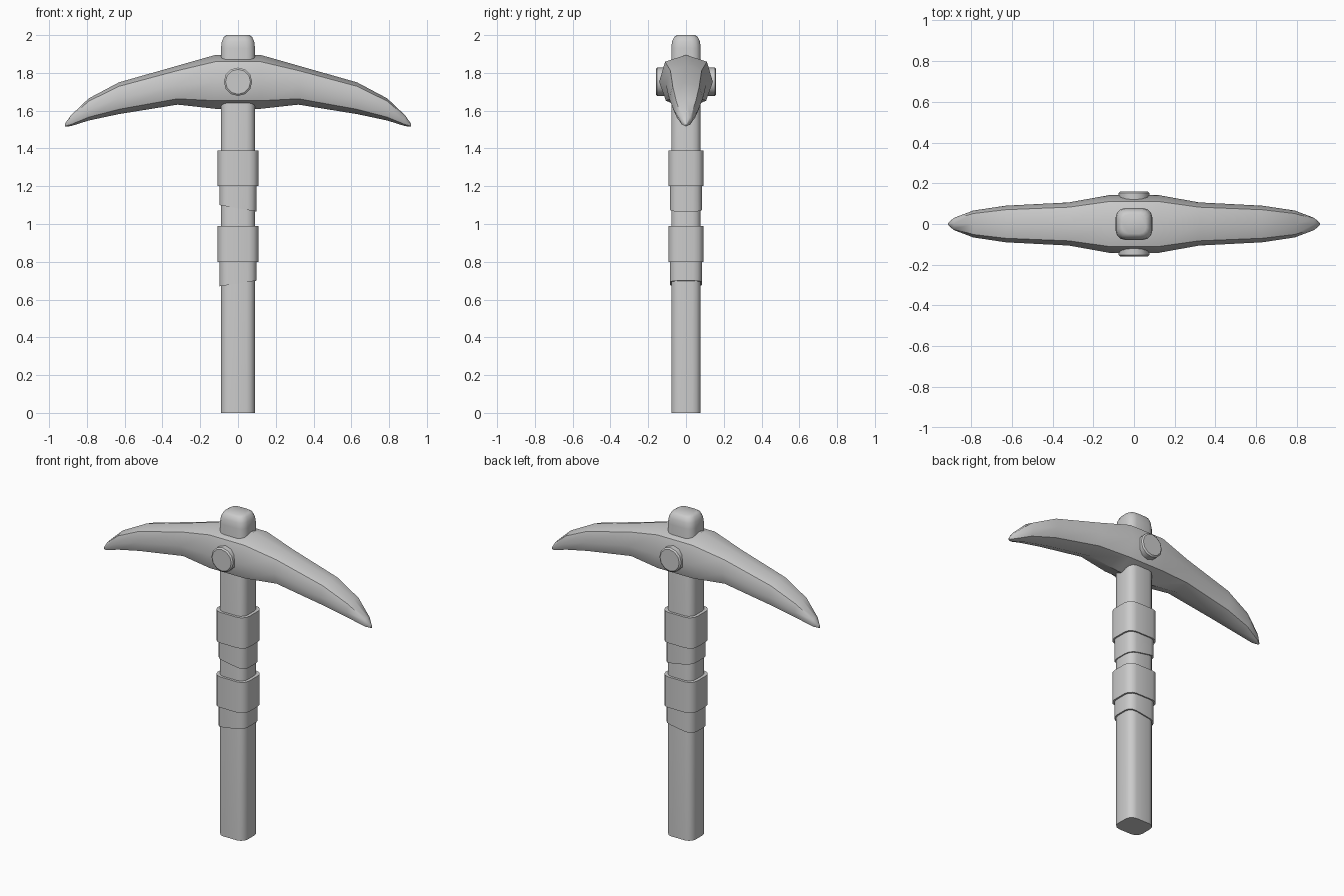
import bpy, bmesh, math

if "Cube" in bpy.data.objects:
    bpy.data.objects.remove(bpy.data.objects["Cube"])


def finish(name, bm, angle=35):
    bmesh.ops.recalc_face_normals(bm, faces=bm.faces)
    me = bpy.data.meshes.new(name)
    bm.to_mesh(me)
    bm.free()
    ob = bpy.data.objects.new(name, me)
    bpy.context.collection.objects.link(ob)
    bpy.ops.object.select_all(action='DESELECT')
    ob.select_set(True)
    bpy.context.view_layer.objects.active = ob
    bpy.ops.object.shade_smooth_by_angle(angle=math.radians(angle))
    return ob


def loft(name, rings, angle=35):
    """Skin a list of equal-length point rings and cap both ends."""
    bm = bmesh.new()
    loops = [[bm.verts.new(p) for p in r] for r in rings]
    n = len(loops[0])
    for a, b in zip(loops, loops[1:]):
        for i in range(n):
            j = (i + 1) % n
            bm.faces.new((a[i], a[j], b[j], b[i]))
    bm.faces.new(loops[0])
    bm.faces.new(loops[-1])
    return finish(name, bm, angle)


def rounded_rect(hx, hy, r, z, slant=0.0, seg=3):
    """Rounded rectangle ring; slant tilts it along x."""
    pts = []
    for k, (sx, sy) in enumerate([(1, 1), (-1, 1), (-1, -1), (1, -1)]):
        for s in range(seg + 1):
            a = math.pi / 2 * (k + s / seg)
            x = sx * (hx - r) + r * math.cos(a)
            y = sy * (hy - r) + r * math.sin(a)
            pts.append((x, y, z + slant * x / hx))
    return pts


# Handle with a softened top
loft("handle", [rounded_rect(0.09, 0.078, 0.045, 0),
                rounded_rect(0.09, 0.078, 0.045, 1.93),
                rounded_rect(0.086, 0.074, 0.045, 1.965),
                rounded_rect(0.075, 0.063, 0.04, 1.99),
                rounded_rect(0.06, 0.048, 0.035, 2.0)], 50)

# Two grip wraps: a wide band over a narrower band with a slanted lower edge
for label, top, low, slant in (("upper", 1.39, 1.083, -0.017), ("lower", 0.99, 0.685, 0.015)):
    mid = top - 0.19
    loft(label + "_wrap_wide", [rounded_rect(0.108, 0.093, 0.05, mid),
                                rounded_rect(0.108, 0.093, 0.05, top)])
    loft(label + "_wrap_narrow", [rounded_rect(0.098, 0.085, 0.047, low, slant),
                                  rounded_rect(0.098, 0.085, 0.047, mid + 0.02)])

# Curved pick head: x, top z, bottom z, half width
half = [(0.12, 1.895, 1.61, 0.142),
        (0.32, 1.838, 1.632, 0.106),
        (0.63, 1.75, 1.582, 0.09),
        (0.79, 1.665, 1.548, 0.066),
        (0.885, 1.575, 1.518, 0.03),
        (0.915, 1.532, 1.516, 0.004)]
stations = [(-x, t, b, w) for x, t, b, w in reversed(half)] + half
section = [(0, 1), (0.78, 0.875), (1, 0.5), (0.75, 0.15), (0, 0),
           (-0.75, 0.15), (-1, 0.5), (-0.78, 0.875)]
loft("pick_head", [[(x, w * u, b + (t - b) * v) for u, v in section]
                   for x, t, b, w in stations], 42)

# Pegs on the front and back of the head
for label, s in (("front", -1), ("back", 1)):
    loft(label + "_peg", [[(r * math.cos(i * math.pi / 6), s * y, 1.753 + r * math.sin(i * math.pi / 6))
                           for i in range(12)]
                          for y, r in ((0.09, 0.075), (0.153, 0.075), (0.16, 0.066))])
